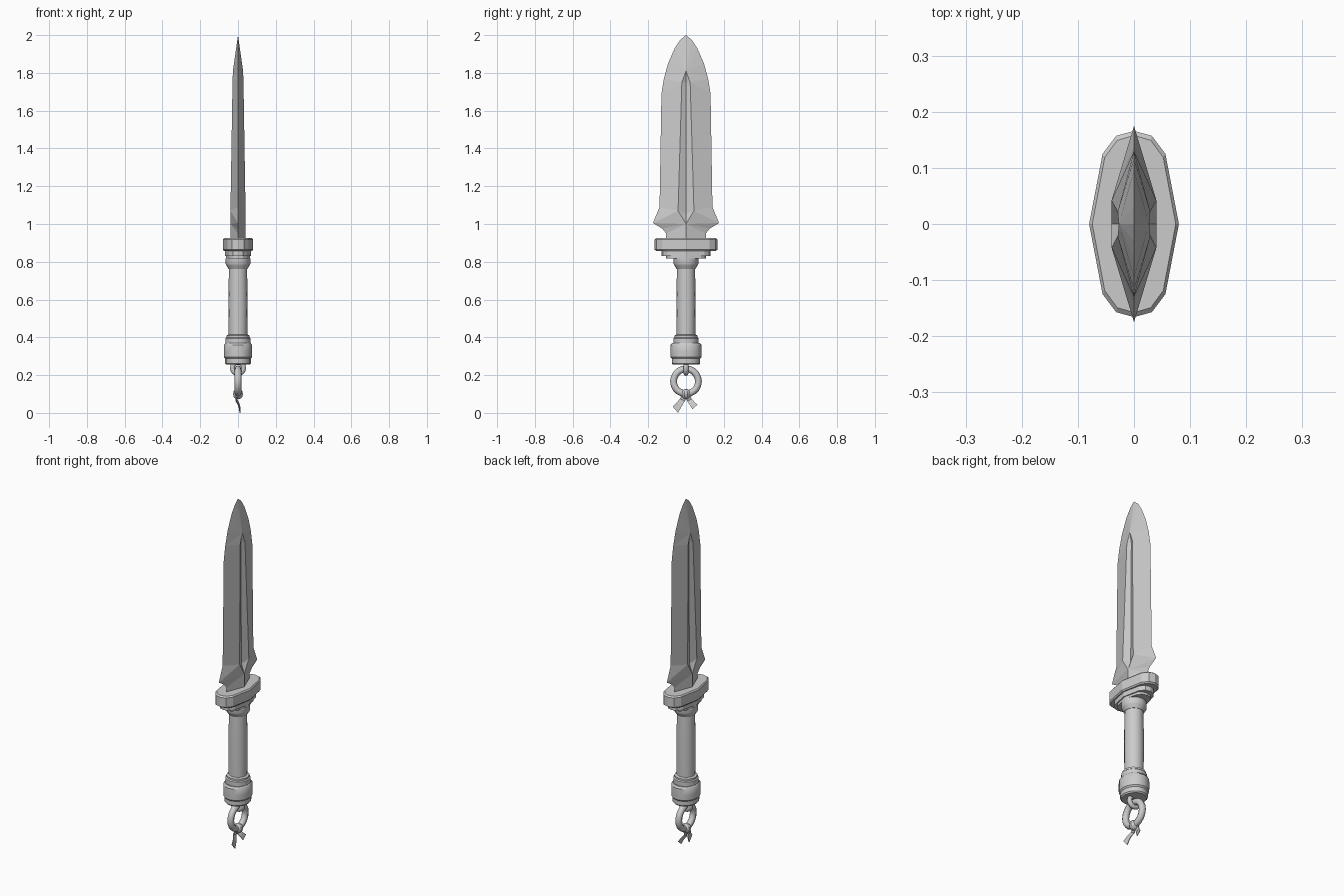
import bpy, bmesh, math
from mathutils import Matrix

if "Cube" in bpy.data.objects:
    bpy.data.objects.remove(bpy.data.objects["Cube"])


def make(name, verts, faces, smooth=False):
    me = bpy.data.meshes.new(name)
    me.from_pydata(verts, [], faces)
    bm = bmesh.new()
    bm.from_mesh(me)
    bmesh.ops.recalc_face_normals(bm, faces=bm.faces)
    bm.to_mesh(me)
    bm.free()
    ob = bpy.data.objects.new(name, me)
    bpy.context.collection.objects.link(ob)
    if smooth:
        bpy.ops.object.select_all(action='DESELECT')
        bpy.context.view_layer.objects.active = ob
        ob.select_set(True)
        bpy.ops.object.shade_smooth_by_angle(angle=math.radians(35))
    return ob


def loft(name, rings, smooth=False):
    """Skin equal-length closed rings and cap both ends."""
    n = len(rings[0])
    verts = [p for r in rings for p in r]
    faces = [(k * n + i, k * n + (i + 1) % n, (k + 1) * n + (i + 1) % n, (k + 1) * n + i)
             for k in range(len(rings) - 1) for i in range(n)]
    faces += [tuple(range(n)), tuple(range(len(verts) - n, len(verts)))]
    return make(name, verts, faces, smooth)


def lathe(name, profile, n=16, sx=1.0):
    return loft(name, [[(sx * r * math.cos(2 * math.pi * i / n), r * math.sin(2 * math.pi * i / n), z)
                        for i in range(n)] for r, z in profile], True)


# Blade: one quarter, mirrored over both axes
edge = [(.105, .91), (.105, .95), (.125, .975), (.175, 1.005), (.14, 1.09), (.13, 1.69),
        (.117, 1.77), (.095, 1.85), (.06, 1.93), (.03, 1.975)]
v = [(0, y, z) for y, z in edge]
C0, C1, S1, S2, C2, G1, G2, TIP = range(10, 18)
v += [(.04, 0, .91), (.04, 0, 1.0), (.04, .042, 1.07), (.029, .022, 1.75),
      (.027, 0, 1.81), (.022, 0, 1.055), (.018, 0, 1.75), (0, 0, 2)]
f = [(C0, 0, 1, C1), (C1, 1, 2), (C1, 2, 3), (C1, 3, S1), (S1, 3, 4), (S1, 4, 5, S2),
     (S2, 5, 6), (S2, 6, C2), (C2, 6, 7), (C2, 7, 8), (C2, 8, 9), (C2, 9, TIP),
     (C1, S1, G1), (G1, S1, S2, G2), (G2, S2, C2)]
bm = bmesh.new()
for sx in (1, -1):
    for sy in (1, -1):
        vs = [bm.verts.new((sx * x, sy * y, z)) for x, y, z in v]
        for q in f:
            bm.faces.new([vs[i] for i in q])
bmesh.ops.remove_doubles(bm, verts=bm.verts, dist=1e-5)
bmesh.ops.recalc_face_normals(bm, faces=bm.faces)
blade = make("blade", [], [])
bm.to_mesh(blade.data)
bm.free()

# Cross guard and stepped plates beneath it
quarter = [(.08, 0), (.056, .125), (.032, .157), (0, .166)]
outline = (quarter + [(-x, y) for x, y in quarter[2::-1]]
           + [(-x, -y) for x, y in quarter[1:]] + [(x, -y) for x, y in quarter[2:0:-1]])


def plate(name, levels):
    loft(name, [[(x * kx, y * ky, z) for x, y in outline] for kx, ky, z in levels])


plate("cross_guard", [(.93, .95, .857), (1, 1, .864), (1, 1, .918), (.93, .95, .925)])
plate("guard_plate_upper", [(.86, .78, .83), (.86, .78, .858)])
plate("guard_plate_lower", [(.8, .63, .817), (.8, .63, .831)])

# Handle parts
lathe("upper_collar", [(.05, .762), (.062, .782), (.065, .788), (.065, .818)])
lathe("grip", [(.049, .40), (.051, .59), (.048, .77)])
lathe("lower_collar", [(.066, .36), (.066, .395), (.06, .4), (.06, .41), (.05, .415)])
lathe("pommel", [(.068, .255), (.075, .262), (.075, .287), (.082, .295), (.083, .325),
                 (.082, .36), (.074, .37)], sx=.9)


# Hanging ring and the staple holding it
def torus(name, major, minor, z, rot, segs=20):
    bpy.ops.mesh.primitive_torus_add(major_radius=major, minor_radius=minor, major_segments=segs,
                                     minor_segments=8, location=(0, 0, z), rotation=rot)
    bpy.context.object.name = name
    bpy.ops.object.shade_smooth()


torus("hanging_ring", .066, .018, .167, (0, math.pi / 2, 0))
torus("ring_staple", .03, .013, .238, (math.pi / 2, 0, 0), 14)

# Ribbon knot and its two tails
bpy.ops.mesh.primitive_uv_sphere_add(segments=10, ring_count=6, radius=.028, location=(0, 0, .1))
bpy.context.object.name = "ribbon_knot"
bpy.context.object.scale = (1, .9, 1)


def tail(name, rows):
    t = .002
    loft(name, [[(x - t, ya, za), (x + t, ya, za), (x + t, yb, zb), (x - t, yb, zb)]
                for x, ya, za, yb, zb in rows])


tail("ribbon_tail_left", [(0, -.012, .105, .008, .09), (-.008, -.032, .075, -.006, .062),
                          (.004, -.048, .055, -.02, .04), (.01, -.07, .033, -.042, 0)])
tail("ribbon_tail_right", [(0, .012, .105, -.008, .09), (-.01, .03, .075, .008, .06),
                           (.0, .042, .06, .018, .045), (.008, .06, .043, .034, .02)])
